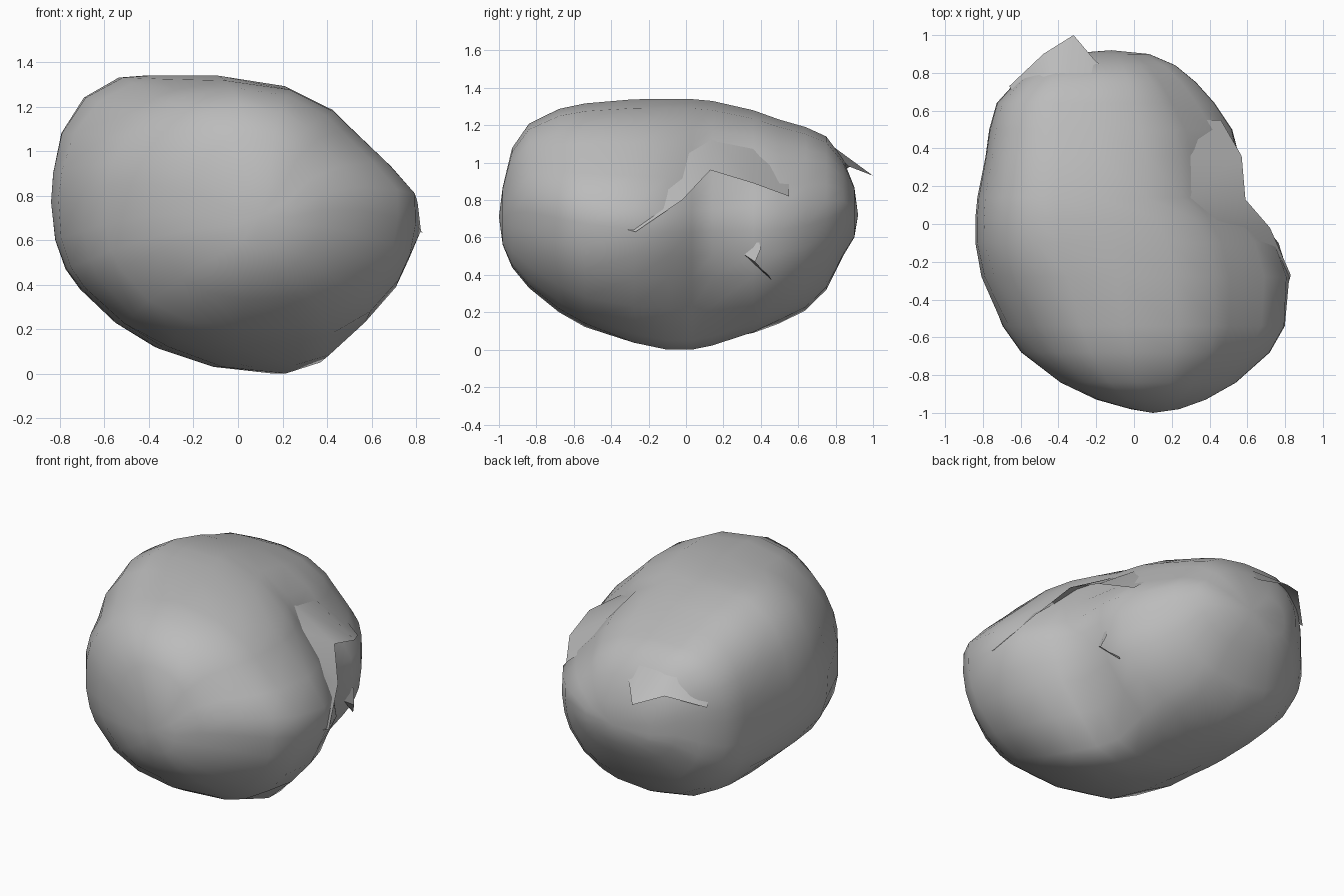
import bpy
import bmesh
import math
from mathutils import Vector

default_cube = bpy.data.objects.get("Cube")
if default_cube:
    bpy.data.objects.remove(default_cube, do_unlink=True)

# One plain grey stone colour
stone = bpy.data.materials.new("stone_grey")
stone.use_nodes = True
grey = (0.5, 0.5, 0.5, 1)
stone.diffuse_color = grey
shader = stone.node_tree.nodes["Principled BSDF"]
shader.inputs["Base Color"].default_value = grey
shader.inputs["Roughness"].default_value = 0.8


def finish(name, bm, angle):
    """Turn a bmesh into a named, shaded stone object."""
    bmesh.ops.recalc_face_normals(bm, faces=bm.faces)
    mesh = bpy.data.meshes.new(name)
    bm.to_mesh(mesh)
    bm.free()
    mesh.materials.append(stone)
    obj = bpy.data.objects.new(name, mesh)
    bpy.context.collection.objects.link(obj)
    bpy.ops.object.select_all(action="DESELECT")
    obj.select_set(True)
    bpy.context.view_layer.objects.active = obj
    bpy.ops.object.shade_smooth_by_angle(angle=math.radians(angle))
    return obj


def bridge(bm, first, second, closed):
    """Join two rows of vertices with quads."""
    count = len(first)
    for i in range(count if closed else count - 1):
        j = (i + 1) % count
        bm.faces.new((first[i], first[j], second[j], second[i]))


def fold(name, inner, outer):
    """Thin sheet of stone overlapping the body."""
    bm = bmesh.new()
    rows = [[bm.verts.new(p) for p in row] for row in (inner, outer)]
    bridge(bm, rows[0], rows[1], False)
    return finish(name, bm, 40)


# Lopsided cross-section of the boulder (x, z)
section = [
    (-.84, .77), (-.82, .6), (-.77, .47), (-.7, .38), (-.51, .22), (-.31, .11),
    (-.05, .03), (.24, 0), (.4, .05), (.55, .22), (.69, .38), (.75, .5),
    (.83, .63), (.81, .75), (.69, .92), (.5, 1.1), (.42, 1.18), (.2, 1.29),
    (-.1, 1.34), (-.37, 1.34), (-.51, 1.33), (-.68, 1.24), (-.79, 1.08), (-.83, .9),
]

# Stations from front to back: y, left edge, right edge, bottom, top
stations = [
    (-.98, -.02, .24, .56, .87), (-.93, -.2, .38, .44, 1.08),
    (-.84, -.39, .54, .33, 1.21), (-.68, -.6, .72, .2, 1.29),
    (-.54, -.7, .8, .12, 1.32), (-.28, -.81, .83, .03, 1.34),
    (-.1, -.84, .79, 0, 1.34), (.03, -.84, .7, 0, 1.34),
    (.14, -.83, .61, .02, 1.33), (.36, -.79, .58, .08, 1.28),
    (.5, -.77, .53, .14, 1.23), (.64, -.73, .43, .21, 1.19),
    (.75, -.63, .33, .32, 1.14), (.84, -.52, .22, .5, 1.02),
    (.9, -.38, .08, .6, .87),
]


def clamp(value):
    return max(0, min(1, value))


def rounded(u, v, amount):
    """Blend a unit section point towards a full oval."""
    angle = math.atan2(v - .5, u - .5)
    c, s = math.cos(angle), math.sin(angle)
    oval_u = .5 + .5 * math.copysign(abs(c) ** .9, c)
    oval_v = .5 + .5 * math.copysign(abs(s) ** .9, s)
    return u + (oval_u - u) * amount, v + (oval_v - v) * amount


def dent(p):
    """Hollow on the left flank beneath the overhanging shell."""
    if p.x > .25:
        reach = ((p.y - .12) / .3) ** 2 + ((p.z - .72) / .22) ** 2
        p.x -= .05 * math.exp(-reach)
    return p


# Main boulder: both ends are rounder below, and the front is rounder on its right
bm = bmesh.new()
rings = []
for y, left, right, low, high in stations:
    ring = []
    for px, pz in section:
        u, v = (px + .84) / 1.67, pz / 1.34
        amount = 0
        if y > 0 and pz < .8:
            amount = clamp((y - .1) / .4)
        elif y < 0 and (pz < .8 or px < 0):
            amount = clamp((-y - .15) / .4)
        u, v = rounded(u, v, amount)
        x = left + (right - left) * u
        z = low + (high - low) * v
        ring.append(bm.verts.new(dent(Vector((x, y, z)))))
    rings.append(ring)
for a, b in zip(rings, rings[1:]):
    bridge(bm, a, b, True)
for ring, tip in ((rings[0], (.1, -1, .71)), (rings[-1], (-.12, .92, .72))):
    pole = bm.verts.new(tip)
    for a, b in zip(ring, ring[1:] + ring[:1]):
        bm.faces.new((a, b, pole))
finish("boulder_body", bm, 50)

# Pointed shell lip hanging over the back
fold(
    "back_lip",
    [(-.05, .7, 1.13), (-.2, .74, 1.12), (-.35, .74, 1.12), (-.48, .72, 1.1), (-.62, .64, 1.0)],
    [(-.13, .8, 1.06), (-.21, .87, .98), (-.32, 1, .93), (-.48, .9, .99), (-.66, .73, .9)],
)

# Shell edge overhanging the hollow on the left flank
fold(
    "side_lip",
    [(.7, -.4, .8), (.6, -.22, .95), (.4, -.02, 1.08), (.27, .14, 1.14),
     (.29, .36, 1.08), (.28, .55, .98)],
    [(.8, -.38, .66), (.83, -.27, .63), (.72, -.02, .8), (.59, .13, .96),
     (.57, .36, .89), (.46, .55, .82)],
)

# Small cracked fold low on the left flank
fold(
    "side_crack",
    [(.53, .38, .62), (.53, .31, .51), (.48, .44, .4)],
    [(.54, .4, .54), (.56, .37, .47), (.49, .46, .37)],
)
